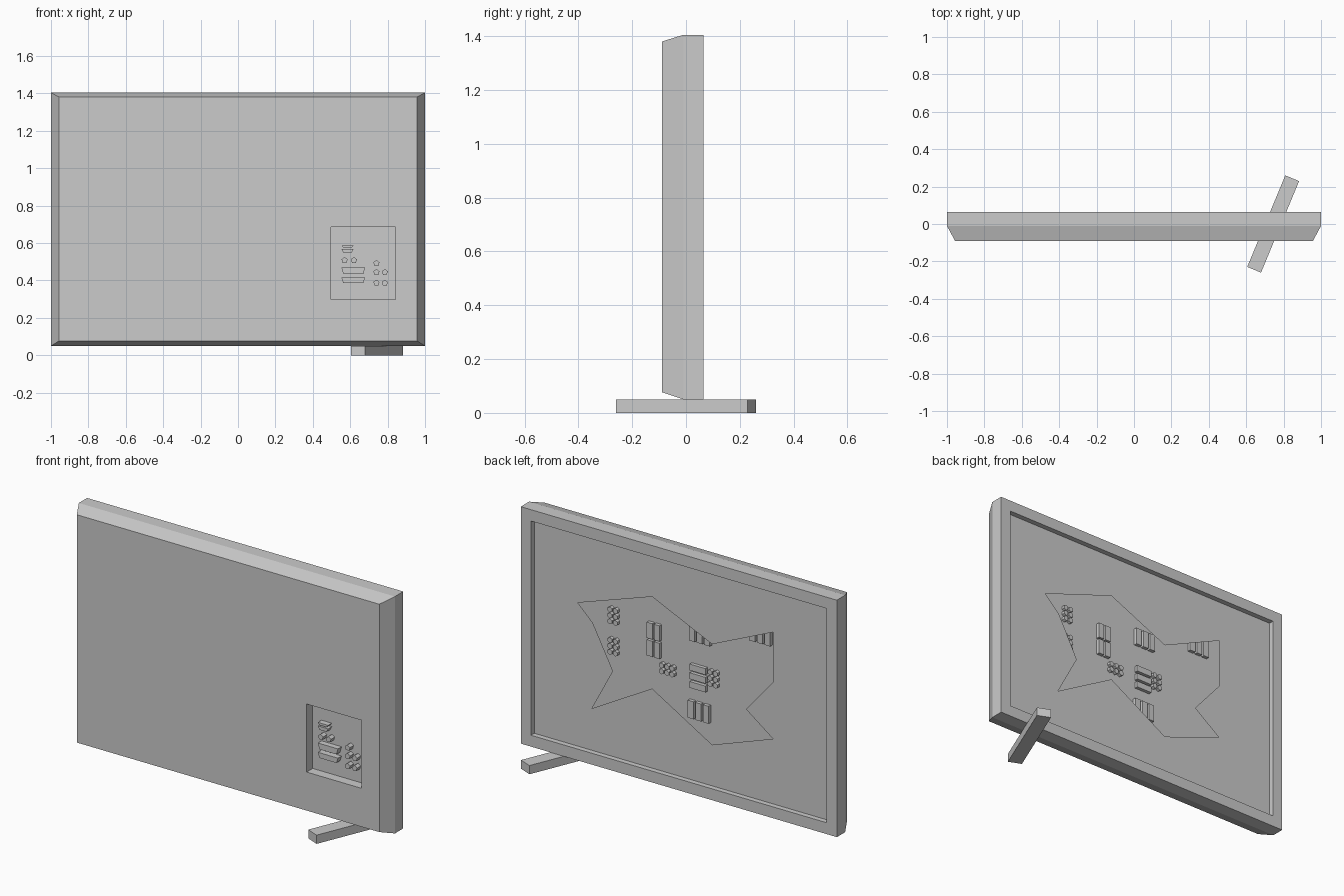
import bpy, bmesh, math

if "Cube" in bpy.data.objects:
    bpy.data.objects.remove(bpy.data.objects["Cube"])

def finish(name, bm):
    me = bpy.data.meshes.new(name)
    bm.to_mesh(me)
    bm.free()
    ob = bpy.data.objects.new(name, me)
    bpy.context.collection.objects.link(ob)
    return ob

def prism(bm, pts, y0, y1):
    """Extrude an (x, z) outline from y0 to y1."""
    a = [bm.verts.new((x, y0, z)) for x, z in pts]
    b = [bm.verts.new((x, y1, z)) for x, z in pts]
    faces = [bm.faces.new(a), bm.faces.new(b[::-1])]
    n = len(pts)
    for i in range(n):
        j = (i + 1) % n
        faces.append(bm.faces.new((a[i], b[i], b[j], a[j])))
    bmesh.ops.recalc_face_normals(bm, faces=faces)

def rect(l, r, b, t):
    return [(l, b), (r, b), (r, t), (l, t)]

def box(cx, cz, w, h):
    return rect(cx - w / 2, cx + w / 2, cz - h / 2, cz + h / 2)

def ngon(cx, cz, r, n):
    return [(cx + r * math.sin(2 * math.pi * i / n),
             cz + r * math.cos(2 * math.pi * i / n)) for i in range(n)]

def grid(cx, cz, cols, rows, dx, dz):
    for i in range(cols):
        for j in range(rows):
            yield cx + (i - (cols - 1) / 2) * dx, cz + (j - (rows - 1) / 2) * dz

SCREEN_Y, BOARD_Y, PANEL_Y = 0.035, -0.02, -0.035
opening = rect(-0.935, 0.935, 0.115, 1.34)
panel = rect(0.497, 0.843, 0.297, 0.686)

# Casing: lofted from the screen opening, round the frame, to the port recess
outer = rect(-1, 1, 0.05, 1.405)
rings = [(opening, SCREEN_Y), (opening, 0.065), (outer, 0.065), (outer, -0.01),
         (rect(-0.957, 0.957, 0.077, 1.38), -0.09), (panel, -0.09), (panel, PANEL_Y)]
bm = bmesh.new()
loops = [[bm.verts.new((x, y, z)) for x, z in pts] for pts, y in rings]
for a, b in zip(loops, loops[1:]):
    for i in range(4):
        j = (i + 1) % 4
        bm.faces.new((a[i], a[j], b[j], b[i]))
bm.faces.new(loops[-1])
finish("casing", bm)

# Screen sheet with a jagged broken hole
hole = [(0.66, 0.935), (0.19, 1.095), (-0.19, 0.925), (-0.575, 1.097), (-0.575, 0.81),
        (-0.405, 0.61), (-0.575, 0.487), (-0.19, 0.35), (0.19, 0.57), (0.57, 0.355),
        (0.437, 0.603), (0.565, 0.845)]
bm = bmesh.new()
edges = []
for pts in (opening, hole):
    vs = [bm.verts.new((x, SCREEN_Y, z)) for x, z in pts]
    edges += [bm.edges.new((vs[i - 1], vs[i])) for i in range(len(vs))]
bmesh.ops.triangle_fill(bm, edges=edges, use_beauty=True, normal=(0, 1, 0))
bm.normal_update()
for f in bm.faces:
    if f.normal.y < 0:
        f.normal_flip()
finish("broken_screen", bm)

# Circuit board behind the screen
bm = bmesh.new()
prism(bm, opening, BOARD_Y - 0.005, BOARD_Y)
finish("circuit_board", bm)

# Chips: (centre x, z, columns, rows, pitch x, z, size x, z)
bm = bmesh.new()
for cx, cz, c, r, dx, dz, w, h in [
        (0.208, 0.826, 2, 2, 0.045, 0.1, 0.036, 0.09),
        (-0.073, 0.686, 1, 3, 0, 0.05, 0.1, 0.036),
        (-0.077, 0.494, 3, 1, 0.048, 0, 0.036, 0.1),
        (-0.084, 0.938, 3, 1, 0.048, 0, 0.036, 0.1),
        (-0.466, 1.04, 3, 1, 0.048, 0, 0.036, 0.1)]:
    for x, z in grid(cx, cz, c, r, dx, dz):
        prism(bm, box(x, z, w, h), BOARD_Y, 0.0)
finish("chips", bm)

# Capacitor clusters
bm = bmesh.new()
for cx, cz, c, r in [(0.465, 0.896, 2, 3), (0.465, 0.721, 2, 3),
                     (0.123, 0.68, 3, 2), (-0.168, 0.706, 2, 3)]:
    for x, z in grid(cx, cz, c, r, 0.034, 0.034):
        prism(bm, ngon(x, z, 0.016, 6), BOARD_Y, 0.0)
finish("capacitors", bm)

# Tapered sockets in the port recess: (left, right, bottom, top)
bm = bmesh.new()
for l, r, b, t in [(0.553, 0.618, 0.575, 0.588), (0.553, 0.618, 0.548, 0.568),
                   (0.553, 0.68, 0.436, 0.47), (0.553, 0.68, 0.387, 0.417)]:
    prism(bm, [(l + 0.01, b), (r - 0.01, b), (r, t), (l, t)], PANEL_Y, -0.068)
finish("wide_sockets", bm)

# Five-sided round sockets
bm = bmesh.new()
for x, z in [(0.57, 0.508), (0.62, 0.508), (0.74, 0.492), (0.74, 0.444),
             (0.785, 0.444), (0.74, 0.387), (0.785, 0.387)]:
    prism(bm, ngon(x, z, 0.017, 5), PANEL_Y, -0.068)
finish("round_sockets", bm)

# Single remaining foot, turned under the casing
bm = bmesh.new()
prism(bm, box(0, 0.025, 0.08, 0.05), -0.265, 0.265)
foot = finish("foot", bm)
foot.location = (0.744, 0, 0)
foot.rotation_euler.z = math.radians(-22.6)
